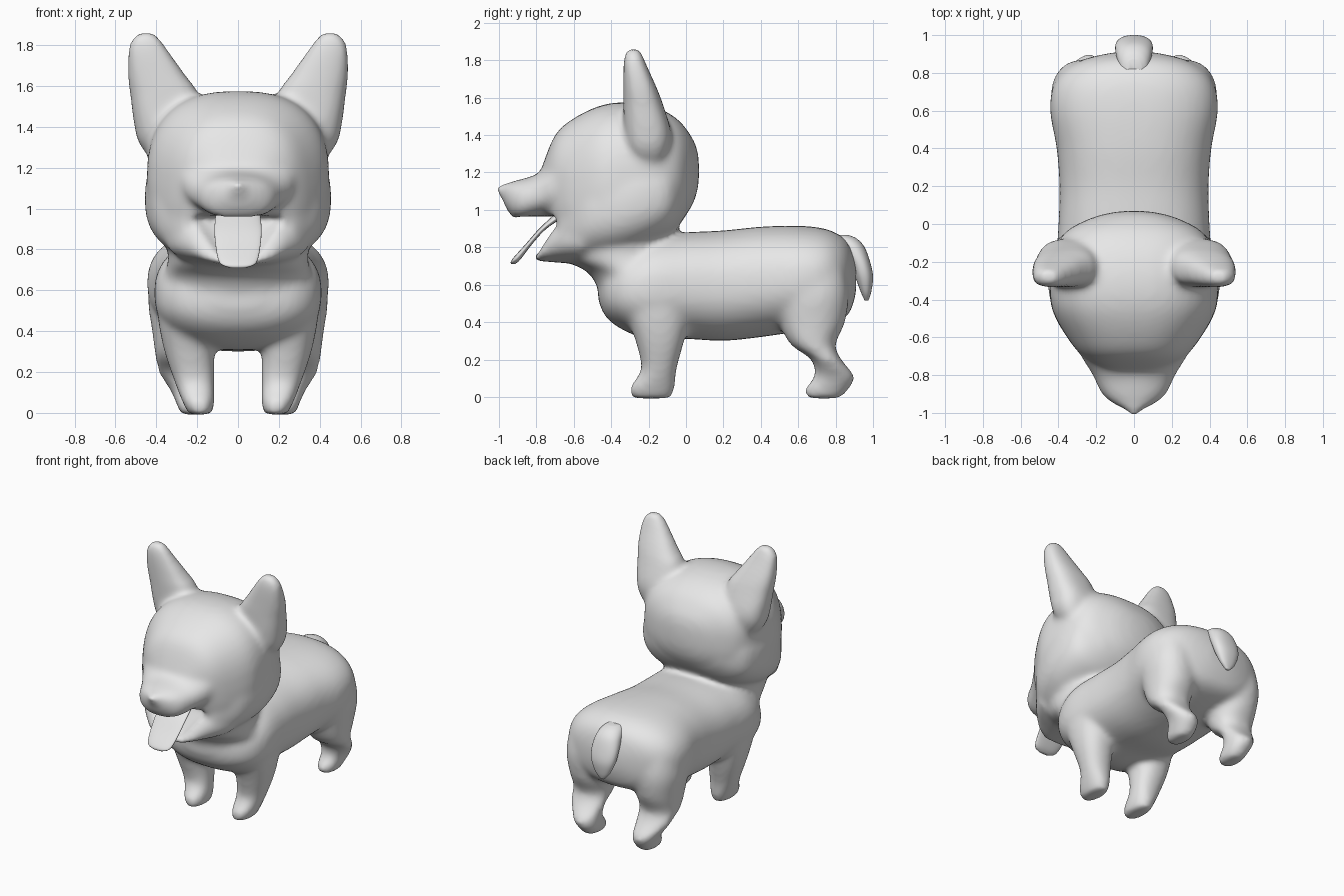
import bpy, bmesh, math

if "Cube" in bpy.data.objects:
    bpy.data.objects.remove(bpy.data.objects["Cube"], do_unlink=True)

STEPS, SIDES = 5, 40
grey = bpy.data.materials.new("plain_grey")
grey.use_nodes = True
colour = (0.8, 0.8, 0.8, 1)
grey.diffuse_color = colour
grey.node_tree.nodes["Principled BSDF"].inputs["Base Color"].default_value = colour


def spline(rows):
    """Smoothly interpolate the section rows."""
    out = []
    for i in range(len(rows) - 1):
        quad = (rows[max(i - 1, 0)], rows[i], rows[i + 1], rows[min(i + 2, len(rows) - 1)])
        for s in range(STEPS):
            t = s / STEPS
            out.append([b + t * ((c - a) / 2 + t * ((a - b * 2.5 + c * 2 - d / 2)
                        + t * (b * 1.5 - a / 2 - c * 1.5 + d / 2)))
                        for a, b, c, d in zip(*quad)])
    return out + [list(rows[-1])]


def loft(bm, axis, rows, power=2.3, side=1):
    """Skin rounded sections; each row is position, low/high, low/high."""
    rings = []
    for pos, u0, u1, v0, v1 in spline(rows):
        ring = []
        for k in range(SIDES):
            a = math.tau * k / SIDES
            c, s = math.cos(a), math.sin(a)
            u = (u0 + u1) / 2 + (u1 - u0) / 2 * math.copysign(abs(c) ** (2 / power), c)
            v = (v0 + v1) / 2 + (v1 - v0) / 2 * math.copysign(abs(s) ** (2 / power), s)
            ring.append(bm.verts.new((side * u, pos, v) if axis == "Y" else (side * u, v, pos)))
        rings.append(ring)
    faces = [bm.faces.new(rings[0]), bm.faces.new(rings[-1][::-1])]
    for low, high in zip(rings, rings[1:]):
        for k in range(SIDES):
            n = (k + 1) % SIDES
            faces.append(bm.faces.new((low[k], high[k], high[n], low[n])))
    bmesh.ops.recalc_face_normals(bm, faces=faces)


def along_y(rows):
    """Symmetric sections: y, low z, high z, half width."""
    return [(y, -w, w, low, high) for y, low, high, w in rows]


def along_z(rows):
    """Symmetric sections: z, front y, back y, half width."""
    return [(z, -w, w, front, back) for z, front, back, w in rows]


def finish(name, bm):
    mesh = bpy.data.meshes.new(name)
    bm.to_mesh(mesh)
    bm.free()
    mesh.materials.append(grey)
    mesh.polygons.foreach_set("use_smooth", [True] * len(mesh.polygons))
    obj = bpy.data.objects.new(name, mesh)
    bpy.context.collection.objects.link(obj)
    return obj


# Torso
bm = bmesh.new()
loft(bm, "Y", along_y([
    (-.47, .52, .62, .1), (-.43, .43, .7, .27), (-.34, .36, .78, .37),
    (-.2, .31, .86, .41), (0, .31, .88, .4), (.2, .3, .89, .395), (.4, .32, .91, .41),
    (.6, .35, .915, .445), (.74, .38, .9, .425), (.83, .41, .86, .35),
    (.88, .46, .8, .24), (.91, .56, .7, .1)]), 2.35)

# Throat rising from the chest into the jaw
loft(bm, "Z", along_z([
    (.5, -.44, .04, .36), (.6, -.48, .03, .38), (.67, -.53, .01, .365), (.73, -.64, -.02, .345),
    (.8, -.66, -.04, .345), (.92, -.6, -.06, .36)]), 2.1)

# Skull
loft(bm, "Y", along_y([
    (.07, 1.18, 1.24, .03), (.06, 1.1, 1.32, .12), (.03, 1.02, 1.39, .23),
    (-.04, .92, 1.48, .36), (-.15, .82, 1.545, .425), (-.3, .74, 1.575, .445),
    (-.45, .71, 1.56, .435), (-.6, .72, 1.49, .355), (-.7, .85, 1.4, .27),
    (-.77, 1.04, 1.23, .15)]), 2.5)

# Full cheeks
loft(bm, "Y", along_y([
    (.0, .97, 1.28, .28), (-.1, .85, 1.32, .42), (-.3, .755, 1.34, .457),
    (-.5, .725, 1.28, .415), (-.62, .725, 1.16, .33), (-.68, .74, 1.05, .27)]), 2.6)

# Muzzle ending in a small pointed nose
loft(bm, "Y", along_y([
    (-.55, .98, 1.4, .35), (-.7, .98, 1.27, .28), (-.8, .96, 1.19, .22),
    (-.9, .945, 1.16, .17), (-.95, .99, 1.145, .11), (-.985, 1.06, 1.135, .045),
    (-1.015, 1.1, 1.125, .02)]))

# Lower jaw
loft(bm, "Y", along_y([
    (-.55, .71, 1, .36), (-.64, .715, .98, .31), (-.71, .72, .93, .25),
    (-.77, .725, .82, .18), (-.815, .725, .745, .09)]))

# Ears and legs on both sides
for side in (1, -1):
    loft(bm, "Z", [
        (1.22, .25, .41, -.25, -.13), (1.32, .2, .485, -.31, -.09), (1.42, .19, .51, -.33, -.08),
        (1.57, .2, .53, -.335, -.125), (1.65, .255, .54, -.335, -.155),
        (1.75, .325, .54, -.335, -.2), (1.82, .375, .525, -.33, -.23),
        (1.86, .41, .49, -.31, -.25)], 2.5, side)
    loft(bm, "Z", [
        (-.008, .13, .24, -.29, -.08), (.05, .115, .27, -.3, -.06), (.15, .115, .31, -.24, -.05),
        (.3, .115, .36, -.27, -.01), (.45, .1, .39, -.32, .02), (.6, .1, .4, -.32, .02),
        (.72, .1, .36, -.28, 0)], 2.3, side)
    loft(bm, "Z", [
        (-.008, .17, .28, .65, .82), (.04, .15, .3, .635, .87), (.11, .15, .33, .685, .9),
        (.2, .14, .39, .67, .83), (.28, .13, .405, .56, .8), (.4, .11, .42, .5, .85),
        (.55, .1, .44, .48, .87), (.7, .1, .42, .5, .85)], 2.2, side)
dog = finish("dog_body", bm)

# Hollow of the open mouth
bm = bmesh.new()
loft(bm, "Z", along_z([
    (.77, -.84, -.74, .09), (.86, -.9, -.67, .17), (.94, -.92, -.62, .25), (.965, -.9, -.63, .25)]))
cutter = finish("mouth_cutter", bm)
cutter.hide_render = True
cutter.hide_set(True)

# Fuse the parts, hollow the mouth and soften the joins
def fuse(name):
    mod = dog.modifiers.new(name, "REMESH")
    mod.mode = "VOXEL"
    mod.voxel_size = 0.016
    mod.use_smooth_shade = True

fuse("fuse_parts")
cut = dog.modifiers.new("open_mouth", "BOOLEAN")
cut.operation = "DIFFERENCE"
cut.object = cutter
fuse("even_skin")
soft = dog.modifiers.new("soften", "SMOOTH")
soft.factor = 0.5
soft.iterations = 14

# Tongue
bm = bmesh.new()
loft(bm, "Z", along_z([
    (.71, -.935, -.915, .04), (.735, -.93, -.885, .09), (.82, -.855, -.82, .11),
    (.9, -.785, -.745, .115), (.97, -.71, -.64, .11)]), 2.6)
finish("tongue", bm)

# Tail
bm = bmesh.new()
loft(bm, "Z", along_z([
    (.515, .955, .975, .015), (.56, .935, .99, .055), (.64, .905, 1, .09),
    (.72, .875, .985, .1), (.8, .82, .955, .09), (.845, .77, .915, .07), (.865, .77, .87, .04)]))
finish("tail", bm)
